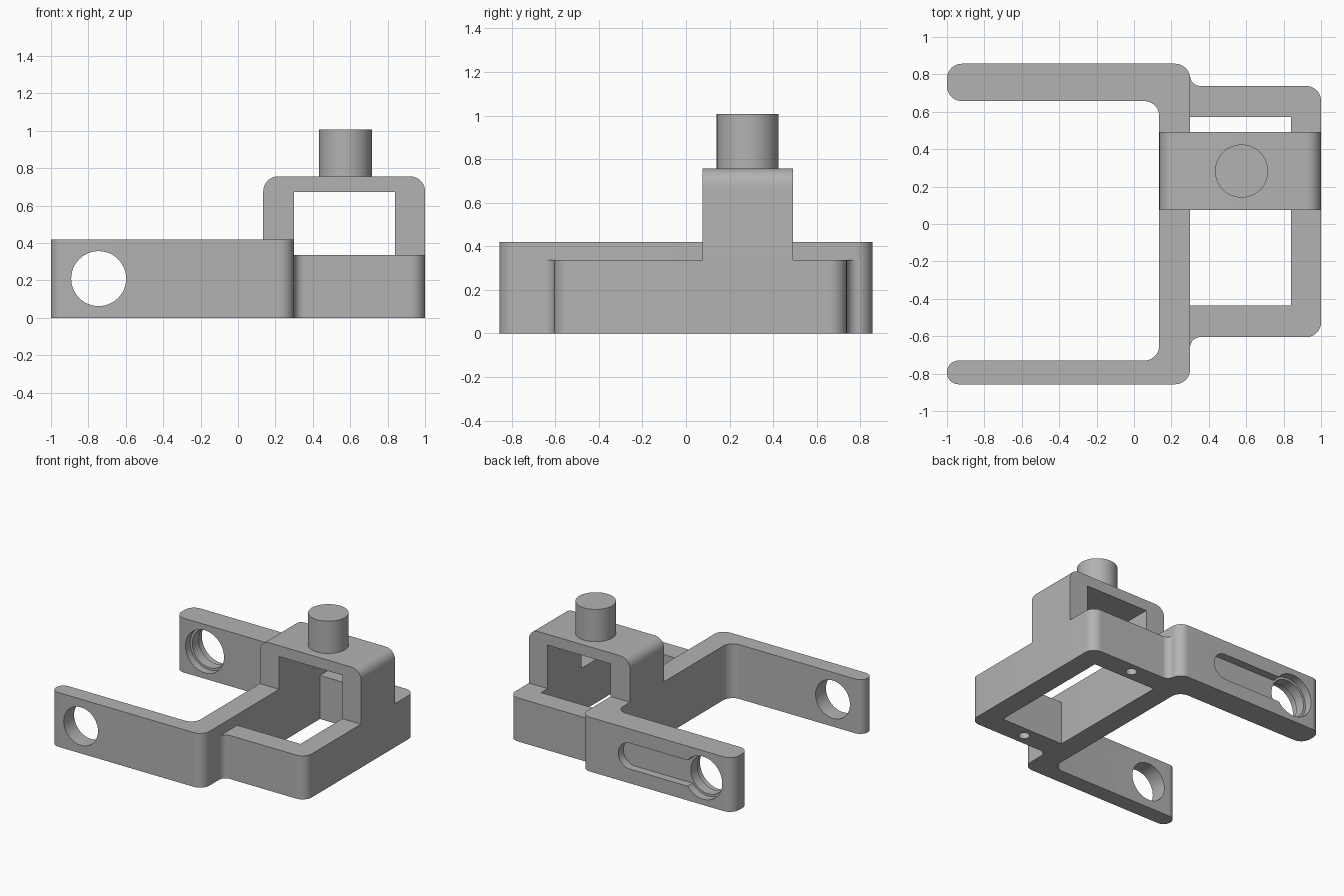
import bpy, bmesh, math
from mathutils import Vector

if "Cube" in bpy.data.objects:
    bpy.data.objects.remove(bpy.data.objects["Cube"])

grey = bpy.data.materials.new("plain grey")
grey.diffuse_color = (0.45, 0.45, 0.45, 1)
grey.use_nodes = True
grey.node_tree.nodes["Principled BSDF"].inputs["Base Color"].default_value = grey.diffuse_color


def rounded(points, steps=10):
    """Outline from (u, v, corner radius) points."""
    out = []
    for i, (u, v, r) in enumerate(points):
        p = Vector((u, v))
        if r == 0:
            out.append(p)
            continue
        a = (Vector(points[i - 1][:2]) - p).normalized()
        b = (Vector(points[(i + 1) % len(points)][:2]) - p).normalized()
        half = a.angle(b) / 2
        start, end = p + a * r / math.tan(half), p + b * r / math.tan(half)
        centre = p + (a + b).normalized() * r / math.sin(half)
        s, e = start - centre, end - centre
        sweep = s.angle(e)
        for k in range(steps + 1):
            t = k / steps
            out.append(centre + (s * math.sin((1 - t) * sweep) + e * math.sin(t * sweep)) / math.sin(sweep))
    return out


def rounded_box(u0, u1, v0, v1, r):
    return rounded([(u0, v0, r), (u1, v0, r), (u1, v1, r), (u0, v1, r)])


def circle(u, v, r, n=48):
    return [Vector((u + r * math.cos(2 * math.pi * k / n), v + r * math.sin(2 * math.pi * k / n)))
            for k in range(n)]


def prism(name, outline, low, high, axis="z"):
    """Extrude an outline along z, or along y with the outline in x and z."""
    bm = bmesh.new()
    place = (lambda p, h: (p.x, p.y, h)) if axis == "z" else (lambda p, h: (p.x, h, p.y))
    face = bm.faces.new([bm.verts.new(place(p, low)) for p in outline])
    moved = bmesh.ops.extrude_face_region(bm, geom=[face])["geom"]
    shift = Vector((0, 0, high - low)) if axis == "z" else Vector((0, high - low, 0))
    bmesh.ops.translate(bm, vec=shift, verts=[g for g in moved if isinstance(g, bmesh.types.BMVert)])
    bmesh.ops.remove_doubles(bm, verts=bm.verts, dist=1e-5)
    bmesh.ops.recalc_face_normals(bm, faces=bm.faces)
    mesh = bpy.data.meshes.new(name)
    bm.to_mesh(mesh)
    bm.free()
    mesh.materials.append(grey)
    obj = bpy.data.objects.new(name, mesh)
    bpy.context.collection.objects.link(obj)
    return obj


def activate(obj):
    bpy.ops.object.select_all(action="DESELECT")
    obj.select_set(True)
    bpy.context.view_layer.objects.active = obj


def cut(obj, *prism_args):
    cutter = prism("cutter", *prism_args)
    cutter.hide_render = True
    mod = obj.modifiers.new("cut", "BOOLEAN")
    mod.operation, mod.solver, mod.object = "DIFFERENCE", "EXACT", cutter
    activate(obj)
    bpy.ops.object.modifier_apply(modifier=mod.name)
    bpy.data.objects.remove(cutter)


# Yoke: crossbar with a thick back arm and a thin front arm
yoke = prism("yoke", rounded([
    (-1, -0.857, 0.062), (0.3, -0.857, 0.08), (0.3, 0.857, 0.08), (-1, 0.857, 0.08),
    (-1, 0.657, 0.08), (0.135, 0.657, 0.08), (0.135, -0.73, 0.08), (-1, -0.73, 0.062)]), 0, 0.42)

# Arm holes: plain through hole, counterbores and an outer slot on the back arm
hx, hz = -0.745, 0.21
cut(yoke, circle(hx, hz, 0.147), -1, 1, "y")
cut(yoke, circle(hx, hz, 0.165), 0.5, 0.715, "y")
cut(yoke, circle(hx, hz, 0.165), 0.795, 1, "y")
cut(yoke, rounded_box(hx - 0.1, -0.02, hz - 0.1, hz + 0.1, 0.0999), 0.795, 1, "y")

# Frame: three-sided loop blending into the crossbar
frame = prism("frame", rounded([
    (0.3, -0.665, 0), (0.301, -0.605, 0.055), (1, -0.605, 0.08), (1, 0.738, 0.08),
    (0.301, 0.738, 0.055), (0.3, 0.798, 0), (0.3, 0.573, 0), (0.84, 0.573, 0),
    (0.84, -0.437, 0), (0.3, -0.437, 0)]), 0, 0.337)
for y in (-0.52, 0.655):
    cut(frame, circle(0.575, y, 0.04, 24), -0.1, 0.15)

# Bridge standing on the crossbar and the frame
bridge = prism("bridge", rounded([
    (0.135, 0.42, 0), (0.135, 0.757, 0.08), (1, 0.757, 0.08), (1, 0.337, 0),
    (0.84, 0.337, 0), (0.84, 0.673, 0), (0.3, 0.673, 0), (0.3, 0.42, 0)]), 0.075, 0.492, "y")

# Round pin on the bridge
pin = prism("pin", circle(0.575, 0.283, 0.142), 0.757, 1.007)

for part in (yoke, frame, bridge, pin):
    activate(part)
    bpy.ops.object.shade_smooth_by_angle(angle=math.radians(30))
